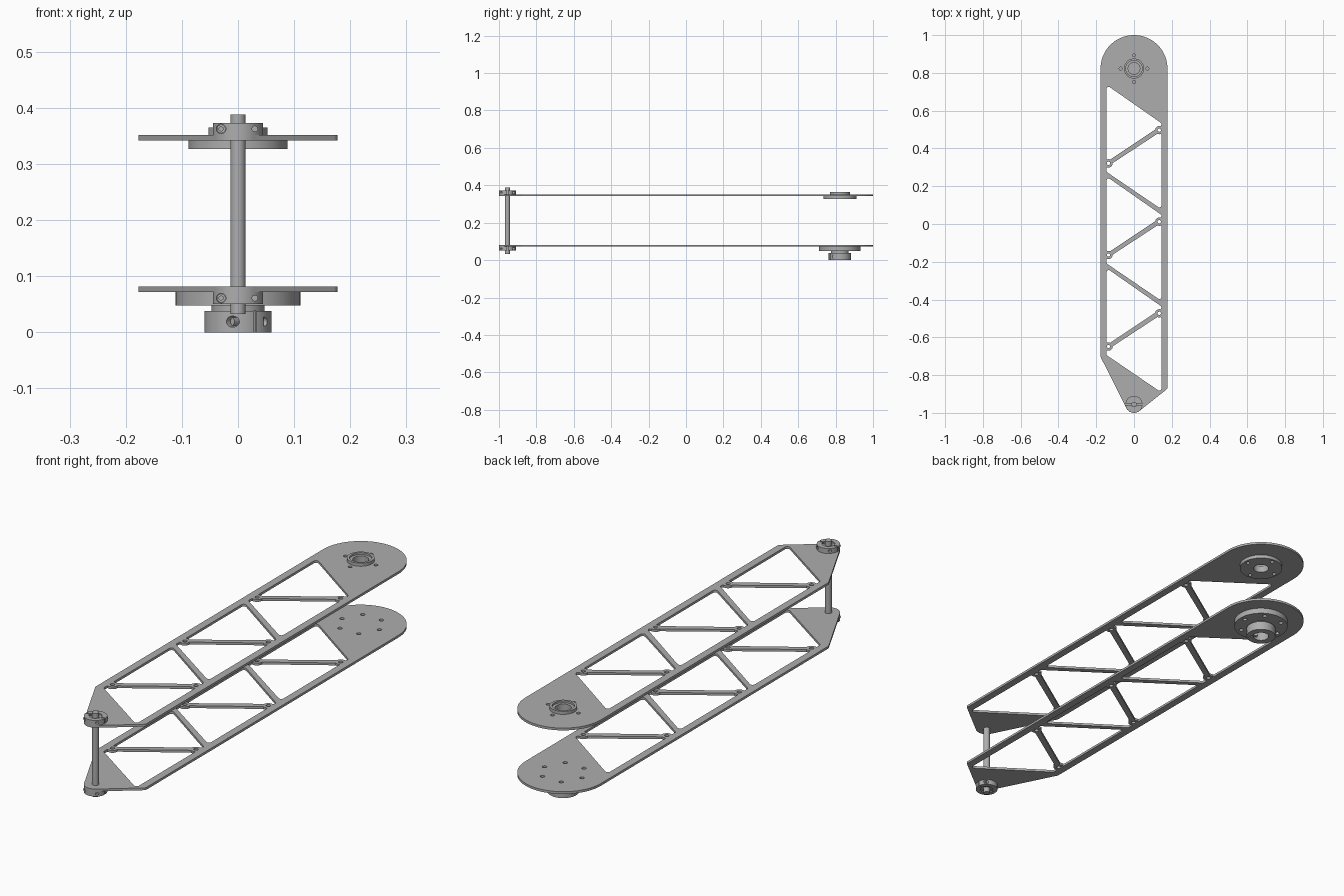
import bpy
import bmesh
from math import cos, sin, pi, radians
from mathutils import Matrix, Vector
from mathutils.geometry import convex_hull_2d

if "Cube" in bpy.data.objects:
    bpy.data.objects.remove(bpy.data.objects["Cube"])

grey = bpy.data.materials.new("aluminium grey")
grey.use_nodes = True
grey.diffuse_color = (0.42, 0.42, 0.42, 1)
grey.node_tree.nodes["Principled BSDF"].inputs["Base Color"].default_value = grey.diffuse_color

PIVOT = Vector((0, 0.823))
TIP = Vector((0, -0.955))


def to_object(name, bm):
    bmesh.ops.recalc_face_normals(bm, faces=bm.faces)
    mesh = bpy.data.meshes.new(name)
    bm.to_mesh(mesh)
    bm.free()
    mesh.materials.append(grey)
    obj = bpy.data.objects.new(name, mesh)
    bpy.context.collection.objects.link(obj)
    return obj


def circle(x, y, r, n=32):
    return [Vector((x + r * cos(2 * pi * i / n), y + r * sin(2 * pi * i / n))) for i in range(n)]


def hull(circles, n=32):
    """Rounded outline wrapped around (x, y, radius) circles."""
    pts = [p for c in circles for p in circle(*c, n)]
    return [pts[i] for i in convex_hull_2d(pts)]


def add_prism(bm, outline, z0, z1):
    low = [bm.verts.new((p.x, p.y, z0)) for p in outline]
    high = [bm.verts.new((p.x, p.y, z1)) for p in outline]
    bm.faces.new(low[::-1])
    bm.faces.new(high)
    for i in range(len(low)):
        j = (i + 1) % len(low)
        bm.faces.new((low[i], low[j], high[j], high[i]))


def prisms(name, outlines, z0, z1):
    bm = bmesh.new()
    for outline in outlines:
        add_prism(bm, outline, z0, z1)
    return to_object(name, bm)


def lathe(name, profile, centre, n=64):
    """Ring turned from a closed (radius, z) profile."""
    bm = bmesh.new()
    rings = [[bm.verts.new((p.x, p.y, z)) for p in circle(centre.x, centre.y, r, n)]
             for r, z in profile]
    for k, a in enumerate(rings):
        b = rings[(k + 1) % len(rings)]
        for i in range(n):
            j = (i + 1) % n
            bm.faces.new((a[i], a[j], b[j], b[i]))
    return to_object(name, bm)


def rod(name, start, end, r, n=24):
    start, end = Vector(start), Vector(end)
    d = end - start
    bm = bmesh.new()
    turn = Matrix.Translation((start + end) / 2) @ d.to_track_quat("Z", "Y").to_matrix().to_4x4()
    bmesh.ops.create_cone(bm, cap_ends=True, segments=n, radius1=r, radius2=r,
                          depth=d.length, matrix=turn)
    return to_object(name, bm)


def box(name, centre, size):
    bm = bmesh.new()
    bmesh.ops.create_cube(bm, size=1, matrix=Matrix.Translation(centre) @ Matrix.Diagonal((*size, 1)))
    return to_object(name, bm)


def cut(obj, cutter):
    mod = obj.modifiers.new("cut", "BOOLEAN")
    mod.operation, mod.solver, mod.object = "DIFFERENCE", "EXACT", cutter
    bpy.context.view_layer.objects.active = obj
    bpy.ops.object.modifier_apply(modifier=mod.name)
    bpy.data.objects.remove(cutter)


def bolt_circle(count, radius, r):
    return [circle(PIVOT.x + radius * cos(2 * pi * k / count),
                   PIVOT.y + radius * sin(2 * pi * k / count), r, 16) for k in range(count)]


# Truss layout, repeating along the plate
bosses, windows = [], []
for k in range(3):
    s = -0.485 * k
    bosses += [(-0.135, 0.321 + s), (0.134, 0.497 + s)]
    windows.append(hull([(-0.134, 0.715 + s, 0.011), (0.134, 0.528 + s, 0.011),
                         (-0.134, 0.349 + s, 0.011)], 24))
    windows.append(hull([(-0.134, 0.2955 + s, 0.011), (0.134, 0.471 + s, 0.011),
                         (0.134, 0.099 + s, 0.011), (-0.134, 0.2815 + s, 0.011)], 24))


def arm_plate(name, z0, z1, mount_holes):
    outline = hull([(*PIVOT, 0.177), (-0.157, -0.699, 0.02),
                    (0.162, -0.865, 0.015), (*TIP, 0.045)], 96)
    plate = prisms(name, [outline], z0, z1)
    cutter = prisms("window_cutter", windows, z0 - 0.01, z1 + 0.01)
    cut(cutter, prisms("boss_cutter", [circle(x, y, 0.022) for x, y in bosses],
                       z0 - 0.02, z1 + 0.02))
    cut(plate, cutter)
    drills = [circle(x, y, 0.009, 16) for x, y in bosses] + mount_holes
    cut(plate, prisms("drill_cutter", drills, z0 - 0.01, z1 + 0.01))


# Upper and lower arm plates
arm_plate("upper_plate", 0.342, 0.352, bolt_circle(4, 0.071, 0.008) + [circle(*PIVOT, 0.045)])
arm_plate("lower_plate", 0.072, 0.082, bolt_circle(6, 0.088, 0.009))

# Upper bearing housing: flange below, stepped rim above
housing = lathe("bearing_housing", [(0.088, 0.327), (0.088, 0.342), (0.053, 0.342), (0.053, 0.365),
                                    (0.043, 0.365), (0.043, 0.357), (0.031, 0.357), (0.031, 0.327)], PIVOT)
cut(housing, prisms("bolt_cutter", bolt_circle(4, 0.071, 0.008), 0.32, 0.35))

# Lower drive hub: flange, neck and split clamp
hub = lathe("clamp_hub", [(0.06, 0), (0.06, 0.038), (0.047, 0.038), (0.047, 0.048), (0.111, 0.048),
                          (0.111, 0.072), (0.032, 0.072), (0.032, 0)], PIVOT)
cut(hub, prisms("bolt_cutter", bolt_circle(6, 0.088, 0.009), 0.04, 0.08))
cut(hub, box("slit_cutter", (0.03, 0.783, 0.017), (0.005, 0.07, 0.042)))
cut(hub, rod("screw_cutter", (-0.03, 0.74, 0.019), (0.012, 0.79, 0.019), 0.01))
cut(hub, rod("screw_cutter", (0.08, 0.785, 0.019), (0.045, 0.785, 0.019), 0.008))
rod("hub_screw", (-0.012, 0.7745, 0.019), (0.008, 0.798, 0.019), 0.0075)

# Tip shaft
rod("tip_shaft", (*TIP, 0.033), (*TIP, 0.388), 0.0135, 48)


# Two-piece clamp collars with a pair of opposed screws
def collar(name, inner, outer):
    step = outer - 0.25 * (outer - inner)
    ring = lathe(name, [(0.045, inner), (0.045, outer), (0.025, outer),
                        (0.025, step), (0.0138, step), (0.0138, inner)], TIP)
    mid = (inner + outer) / 2
    cut(ring, box("slit_cutter", (*TIP, mid), (0.12, 0.006, 0.05)))
    for side in (-1, 1):
        x = 0.03 * side
        y = [TIP.y + side * d for d in (0.06, 0.02, 0.029, -0.06)]
        cut(ring, rod("head_cutter", (x, y[0], mid), (x, y[1], mid), 0.0085))
        cut(ring, rod("thread_cutter", (x, y[1], mid), (x, y[3], mid), 0.005))
        head = rod(name + "_screw", (x, y[1], mid), (x, y[2], mid), 0.0078)
        cut(head, rod("socket_cutter", (x, y[0], mid), (x, TIP.y + side * 0.025, mid), 0.004, 6))


collar("upper_collar", 0.352, 0.373)
collar("lower_collar", 0.072, 0.050)

# Smooth the round walls, keep machined edges sharp
for obj in bpy.context.scene.objects:
    obj.select_set(obj.type == "MESH")
bpy.ops.object.shade_smooth_by_angle(angle=radians(30))
